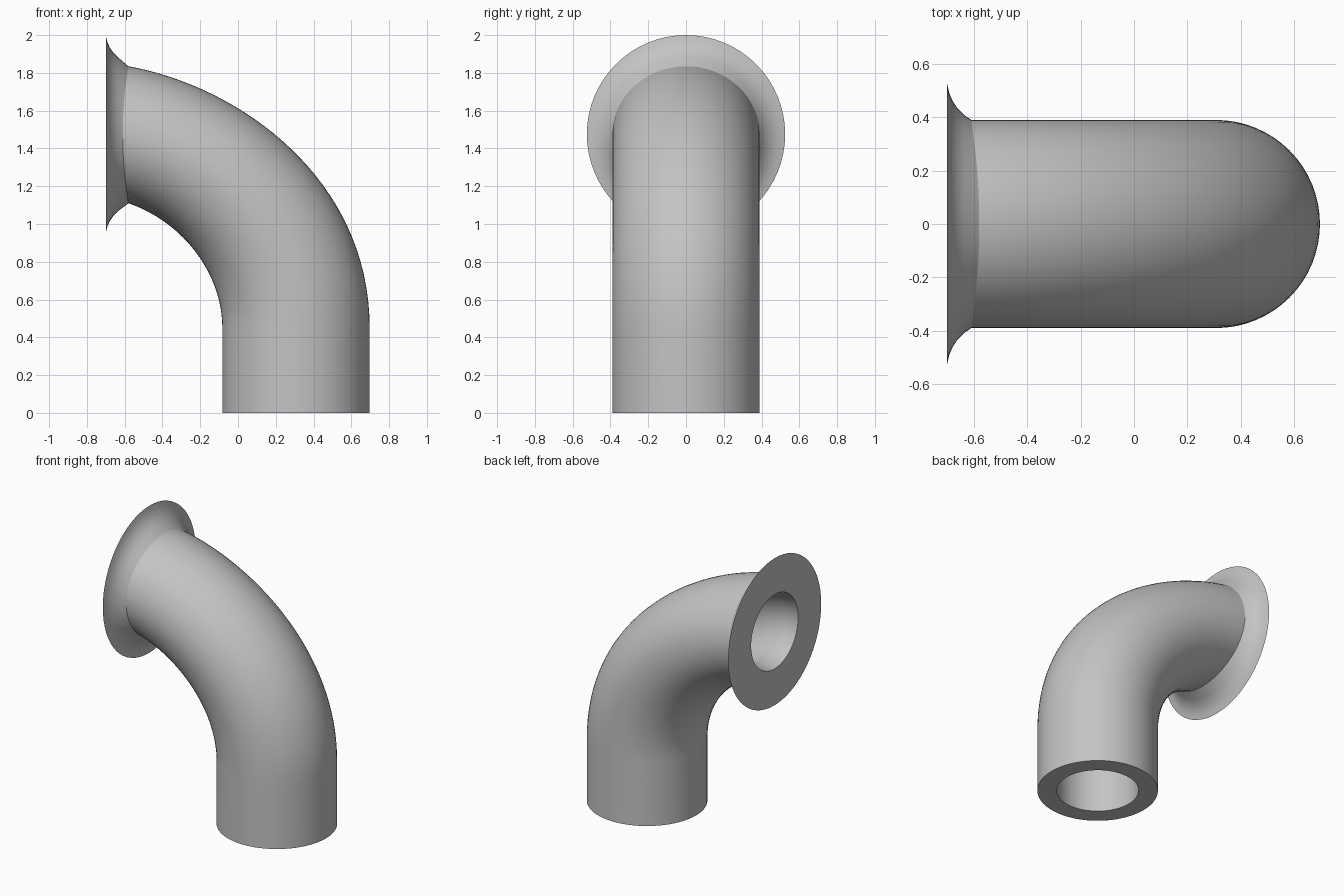
import bpy, bmesh
from math import sin, cos, pi, radians
from mathutils import Vector

if "Cube" in bpy.data.objects:
    bpy.data.objects.remove(bpy.data.objects["Cube"])

SIDES, STEPS = 64, 32
R, BORE = 0.39, 0.265       # pipe and bore radii
BEND_Z, MOUTH_Z = 0.45, 1.475

grey = bpy.data.materials.new("plain grey")
grey.use_nodes = True
grey.diffuse_color = (0.55, 0.55, 0.55, 1)
grey.node_tree.nodes["Principled BSDF"].inputs["Base Color"].default_value = grey.diffuse_color


def bezier(points, t):
    a, b, c, d = (Vector((x, 0, z)) for x, z in points)
    s = 1 - t
    return a * s**3 + b * 3 * s * s * t + c * 3 * s * t * t + d * t**3


def section(outer, inner, width, bulge=0.0):
    """Elliptical ring spanning outer to inner, with a half width in y."""
    mid, half = (outer + inner) / 2, (outer - inner) / 2
    ring = []
    for i in range(SIDES):
        a = 2 * pi * i / SIDES
        ring.append(mid + half * cos(a) + Vector((-bulge * sin(a)**2, width * sin(a), 0)))
    return ring


def flat_ring(x, r):
    """Circle around the axis of the mouth."""
    return section(Vector((x, 0, MOUTH_Z + r)), Vector((x, 0, MOUTH_Z - r)), r)


# Outside and inside lines of the bend
back_line = [(0.697, BEND_Z), (0.697, 1.24), (0.01, 1.729), (-0.58, 1.835)]
throat_line = [(-0.083, BEND_Z), (-0.083, 0.728), (-0.28, 1.005), (-0.58, 1.11)]


def pipe_rings(scale):
    rings = []
    for k in range(-1, STEPS + 1):
        t = max(k, 0) / STEPS
        o, i = bezier(back_line, t), bezier(throat_line, t)
        if k < 0:                       # straight foot
            o.z = i.z = 0
        m = (o + i) / 2
        rings.append(section(m + (o - m) * scale, m + (i - m) * scale,
                             R * scale, 0.03 * t**4))
    return rings


# Outer skin, flared flange, mouth face, then back down the bore
flare = [(-0.635, 0.407), (-0.66, 0.432), (-0.68, 0.462), (-0.693, 0.492), (-0.70, 0.525)]
rings = pipe_rings(1.0) + [flat_ring(x, r) for x, r in flare]
rings += [flat_ring(-0.70, BORE)] + pipe_rings(BORE / R)[::-1]

bm = bmesh.new()
loops = [[bm.verts.new(p) for p in ring] for ring in rings]
for n, low in enumerate(loops):
    high = loops[(n + 1) % len(loops)]
    for i in range(SIDES):
        j = (i + 1) % SIDES
        bm.faces.new((low[i], low[j], high[j], high[i]))
bmesh.ops.recalc_face_normals(bm, faces=bm.faces)
mesh = bpy.data.meshes.new("elbow_pipe")
bm.to_mesh(mesh)
bm.free()
mesh.materials.append(grey)

pipe = bpy.data.objects.new("elbow_pipe", mesh)
bpy.context.collection.objects.link(pipe)
bpy.ops.object.select_all(action="DESELECT")
pipe.select_set(True)
bpy.context.view_layer.objects.active = pipe
bpy.ops.object.shade_smooth_by_angle(angle=radians(28))
